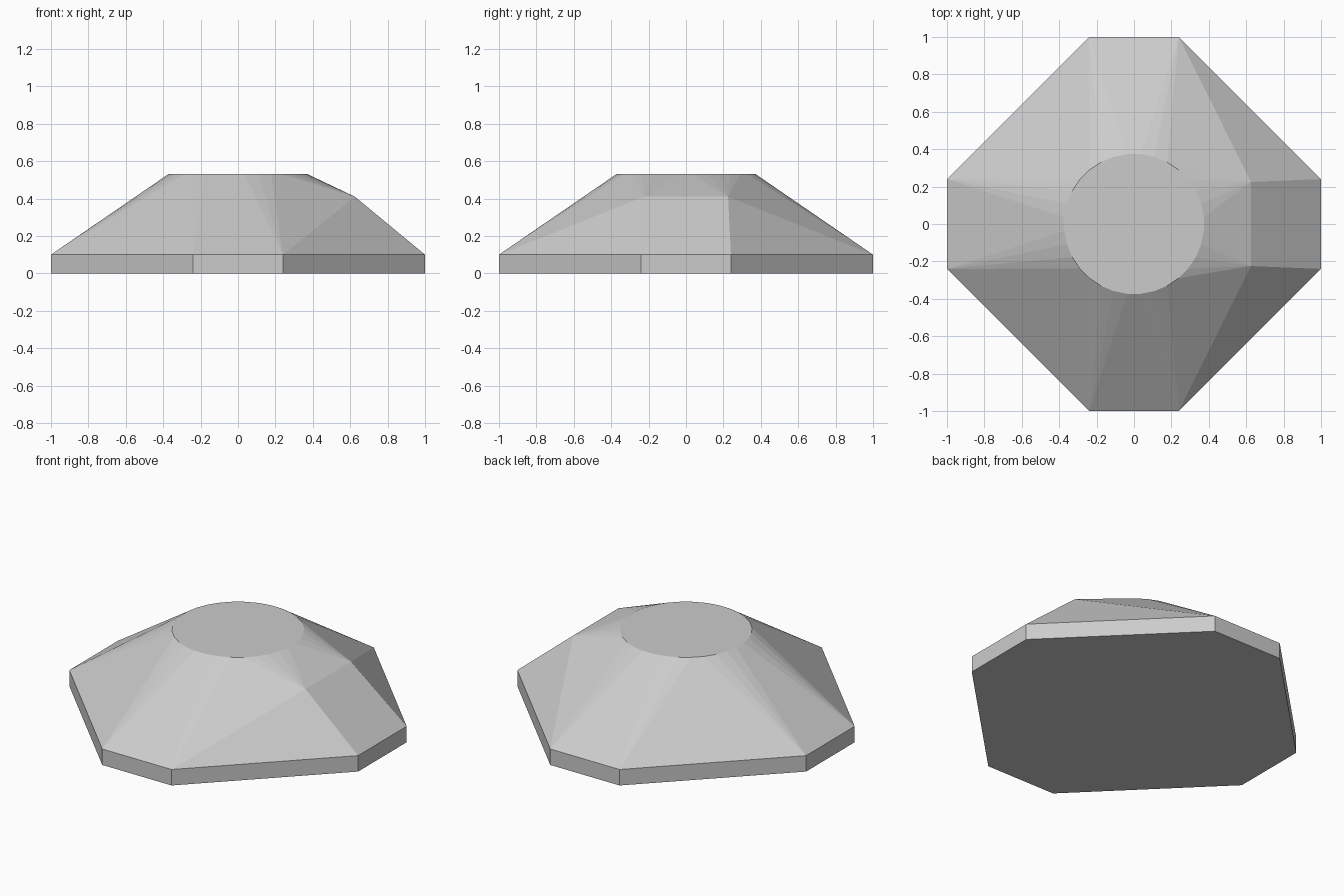
import bpy
import bmesh
from math import cos, sin, tau

cube = bpy.data.objects.get("Cube")
if cube:
    bpy.data.objects.remove(cube)

HALF, SIDE = 1.0, 0.24          # octagonal footprint
RIM, TOP = 0.10, 0.53           # rim height and total height
RADIUS, SEGMENTS = 0.375, 32    # round flat top

grey = bpy.data.materials.new("light_grey")
grey.use_nodes = True
colour = (0.6, 0.6, 0.6, 1)
grey.diffuse_color = colour
grey.node_tree.nodes["Principled BSDF"].inputs["Base Color"].default_value = colour

# Corner points of the octagonal rim, bottom and top
points = []
for a in (-1, 1):
    for b in (-1, 1):
        for z in (0, RIM):
            points.append((a * HALF, b * SIDE, z))
            points.append((a * SIDE, b * HALF, z))

# Raised ridge on the left flank
points += [(0.625, s * 0.225, 0.41) for s in (-1, 1)]

# Round top
for i in range(SEGMENTS):
    t = tau * (i + 0.5) / SEGMENTS
    points.append((RADIUS * cos(t), RADIUS * sin(t), TOP))

# Wrap the outlines in one faceted skin
bm = bmesh.new()
for p in points:
    bm.verts.new(p)
bmesh.ops.convex_hull(bm, input=bm.verts[:])
bmesh.ops.dissolve_limit(bm, angle_limit=0.01, verts=bm.verts[:], edges=bm.edges[:])
bmesh.ops.recalc_face_normals(bm, faces=bm.faces[:])
mesh = bpy.data.meshes.new("faceted_mound")
bm.to_mesh(mesh)
bm.free()
mesh.materials.append(grey)
mound = bpy.data.objects.new("faceted_mound", mesh)
bpy.context.collection.objects.link(mound)
